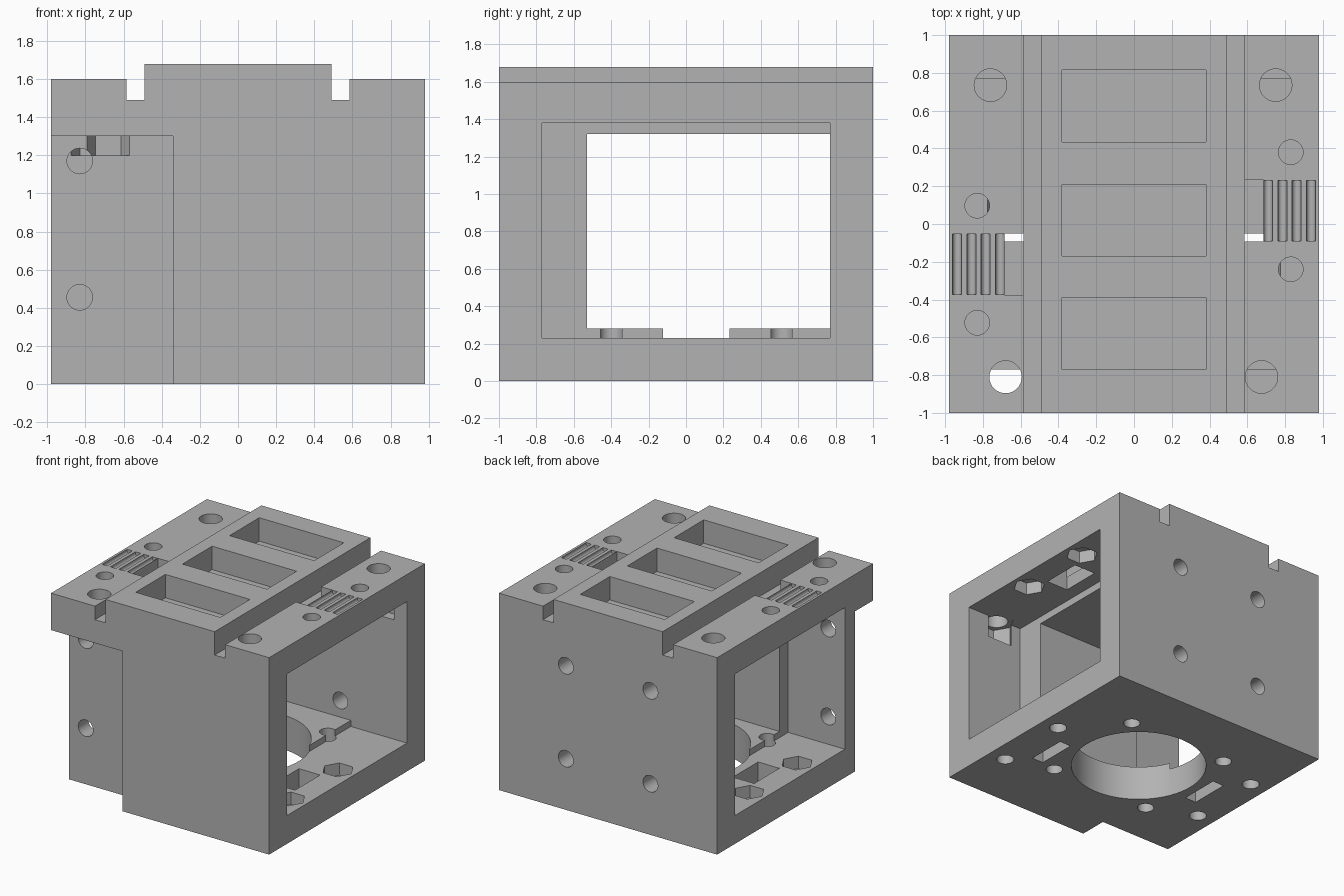
import bpy, bmesh, math
from mathutils import Matrix, Vector

old = bpy.data.objects.get("Cube")
if old:
    bpy.data.objects.remove(old, do_unlink=True)

GREY = (0.45, 0.45, 0.45, 1)
mat = bpy.data.materials.new("plain grey")
mat.use_nodes = True
mat.diffuse_color = GREY
mat.node_tree.nodes["Principled BSDF"].inputs["Base Color"].default_value = GREY


def make_object(name, bm):
    bmesh.ops.recalc_face_normals(bm, faces=bm.faces)
    mesh = bpy.data.meshes.new(name)
    bm.to_mesh(mesh)
    bm.free()
    obj = bpy.data.objects.new(name, mesh)
    bpy.context.collection.objects.link(obj)
    return obj


# Main block: stepped profile with two rail grooves, extruded front to back
half = [(0.98, 0), (0.98, 1.6), (0.585, 1.6), (0.585, 1.49), (0.49, 1.49), (0.49, 1.68)]
profile = half + [(-x, z) for x, z in reversed(half)]
bm = bmesh.new()
face = bm.faces.new([bm.verts.new((x, -1, z)) for x, z in profile])
ext = bmesh.ops.extrude_face_region(bm, geom=[face])
bmesh.ops.translate(bm, vec=(0, 2, 0),
                    verts=[v for v in ext["geom"] if isinstance(v, bmesh.types.BMVert)])
body = make_object("carriage_body", bm)
body.data.materials.append(mat)
cutters = []


def add_cutter(bm):
    obj = make_object("cutter", bm)
    obj.hide_render = True
    obj.data.materials.append(mat)
    cutters.append(obj)
    mod = body.modifiers.new("cut", "BOOLEAN")
    mod.operation = "DIFFERENCE"
    mod.solver = "EXACT"
    mod.object = obj


def cut_box(x0, x1, y0, y1, z0, z1):
    lo, hi = Vector((x0, y0, z0)), Vector((x1, y1, z1))
    bm = bmesh.new()
    bmesh.ops.create_cube(bm, size=1, matrix=Matrix.Translation((lo + hi) / 2)
                          @ Matrix.Diagonal((*(hi - lo), 1)))
    add_cutter(bm)


def cut_round(start, end, radius, sides=32):
    start, end = Vector(start), Vector(end)
    axis = end - start
    turn = (Matrix.Rotation(math.pi / 2, 4, "X") if abs(axis.y) > 0.001
            else Matrix.Rotation(math.pi / 2, 4, "Z") if sides == 6 else Matrix())
    bm = bmesh.new()
    bmesh.ops.create_cone(bm, cap_ends=True, segments=sides, radius1=radius, radius2=radius,
                          depth=axis.length, matrix=Matrix.Translation((start + end) / 2) @ turn)
    add_cutter(bm)


def drill(x, y, z0, z1, radius, sides=32):
    cut_round((x, y, z0), (x, y, z1), radius, sides)


# Recessed front corner and the stepped tunnel through the sides
cut_box(-1.1, -0.34, -1.1, -0.77, -0.1, 1.3)
cut_box(0.475, 1.1, -0.77, 0.77, 0.23, 1.38)
cut_box(-1.1, -0.47, -0.64, 0.77, 0.23, 1.38)
cut_box(-0.5, 0.5, -0.53, 0.77, 0.28, 1.32)

# Three blind pockets on top
for y in (-0.58, 0.02, 0.625):
    cut_box(-0.38, 0.38, y - 0.19, y + 0.19, 1.49, 1.8)

# Large floor bore with its four screw holes
drill(0, 0.055, -0.1, 0.5, 0.508, 64)
for sx in (-1, 1):
    for sy in (-1, 1):
        drill(sx * 0.45, 0.055 + sy * 0.455, -0.1, 0.4, 0.062)

# Corner bolt holes with nut traps
for x, y in ((-0.76, 0.735), (0.75, 0.735), (-0.68, -0.81), (0.675, -0.81)):
    drill(x, y, 1.25, 1.8, 0.086)
    drill(x, y, 1.2, 1.385 if x > 0 or y > 0 else 1.302, 0.135, 6)

# Belt clamps: screw holes, nut traps, pass-through slots, rounded edges
for s in (-1, 1):
    top_y = 0.07 if s > 0 else -0.213
    low_y = -0.213 if s > 0 else 0.07
    for dy in (-0.31, 0.31):
        drill(s * 0.83, top_y + dy, 1.3, 1.8, 0.065)
        drill(s * 0.83, top_y + dy, 1.35, 1.48, 0.12, 6)
        drill(s * 0.83, low_y + dy, -0.1, 0.3, 0.065)
        drill(s * 0.83, low_y + dy, 0.13, 0.26, 0.12, 6)
    x0, x1 = sorted((s * 0.584, s * 0.685))
    cut_box(x0, x1, top_y - 0.162, top_y + 0.162, 1.3, 1.8)
    cut_box(x0, x1, low_y - 0.162, low_y + 0.162, -0.1, 0.3)
    for y, z in ((top_y, 1.38), (low_y, 0.23)):
        cut_round((s * 0.685, y - 0.161, z), (s * 0.685, y + 0.161, z), 0.09)
    # Belt tooth grooves
    for i in range(4):
        x = s * (0.71 + i * 0.0755)
        cut_round((x, top_y - 0.16, 1.59), (x, top_y + 0.16, 1.59), 0.0235, 16)
        cut_box(x - 0.0235, x + 0.0235, top_y - 0.16, top_y + 0.16, 1.59, 1.7)

# Horizontal screw holes in the back wall and the recessed front wall
for z in (0.415, 1.17):
    for x in (-0.38, 0.38):
        cut_round((x, 0.7, z), (x, 1.1, z), 0.067)
for z in (0.455, 1.17):
    cut_round((-0.83, -0.85, z), (-0.83, -0.6, z), 0.067)

# Bake the cuts and remove the helpers
deps = bpy.context.evaluated_depsgraph_get()
baked = bpy.data.meshes.new_from_object(body.evaluated_get(deps))
body.modifiers.clear()
body.data = baked
for obj in cutters:
    bpy.data.objects.remove(obj, do_unlink=True)
bpy.context.view_layer.objects.active = body
body.select_set(True)
bpy.ops.object.shade_smooth_by_angle(angle=math.radians(30))
